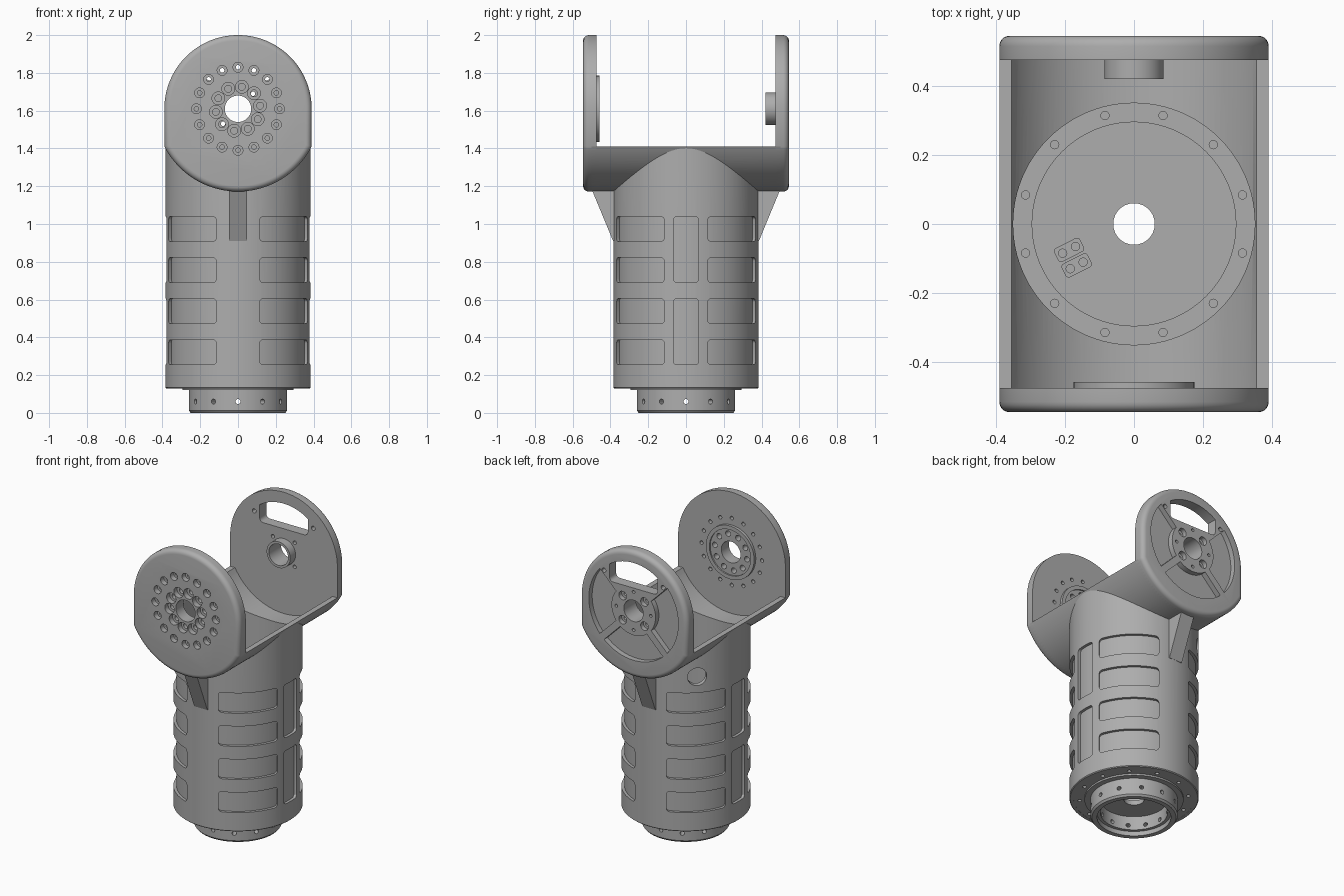
import bpy, bmesh
from math import sin, cos, pi, radians, sqrt, acos, asin
from mathutils import Vector

if "Cube" in bpy.data.objects:
    bpy.data.objects.remove(bpy.data.objects["Cube"])

GREY = (0.42, 0.42, 0.42, 1)
mat = bpy.data.materials.new("machined grey")
mat.use_nodes = True
mat.diffuse_color = GREY
mat.node_tree.nodes["Principled BSDF"].inputs["Base Color"].default_value = GREY

AXIS = 1.61      # height of the pivot
RIM = 1.41       # top edge of the cradle
HALF = 0.39      # half width of the arms


# ---------- helpers ----------
def polar(r, a):
    return r * cos(a), r * sin(a)


def arc(r, a0, a1, n, cx=0.0, cy=0.0):
    return [(cx + r * cos(a0 + (a1 - a0) * i / n), cy + r * sin(a0 + (a1 - a0) * i / n))
            for i in range(n + 1)]


def prism(bm, outline, u, v, start, end):
    """Extrude a 2D outline spanned by u and v from start to end; return the end cap."""
    u, v, start, end = map(Vector, (u, v, start, end))
    a = [bm.verts.new(start + u * p + v * q) for p, q in outline]
    b = [bm.verts.new(end + u * p + v * q) for p, q in outline]
    n = len(outline)
    faces = [bm.faces.new(a), bm.faces.new(b)]
    faces += [bm.faces.new((a[i], a[(i + 1) % n], b[(i + 1) % n], b[i])) for i in range(n)]
    bmesh.ops.recalc_face_normals(bm, faces=faces)
    return faces[1]


def rod(bm, r, start, end, n=24):
    d = (Vector(end) - Vector(start)).normalized()
    u = d.orthogonal().normalized()
    prism(bm, arc(r, 0, 2 * pi * (n - 1) / n, n - 1), u, d.cross(u), start, end)


def rod_y(bm, r, x, z, y0, y1, n=24):
    rod(bm, r, (x, y0, z), (x, y1, z), n)


def slab_y(bm, outline, y0, y1):
    return prism(bm, outline, (1, 0, 0), (0, 0, 1), (0, y0, 0), (0, y1, 0))


def lathe(bm, profile, n=96):
    rings = [[bm.verts.new((*polar(r, 2 * pi * i / n), z)) for i in range(n)] for r, z in profile]
    for k in range(len(rings)):
        p, q = rings[k], rings[(k + 1) % len(rings)]
        for i in range(n):
            j = (i + 1) % n
            bm.faces.new((p[i], p[j], q[j], q[i]))
    bmesh.ops.recalc_face_normals(bm, faces=bm.faces)


def rounded_rect(w, z0, z1, r):
    out = []
    for k, (x, z) in enumerate([(w - r, z1 - r), (r - w, z1 - r), (r - w, z0 + r), (w - r, z0 + r)]):
        out += arc(r, k * pi / 2, (k + 1) * pi / 2, 4, x, z)
    return out


def raw_object(name, bm):
    mesh = bpy.data.meshes.new(name)
    bm.to_mesh(mesh)
    bm.free()
    obj = bpy.data.objects.new(name, mesh)
    bpy.context.collection.objects.link(obj)
    return obj


def finish(name, bm, cuts=None):
    """Make a part, subtract the cutters, and shade it smooth with sharp edges."""
    obj = raw_object(name, bm)
    if cuts:
        cutter = raw_object(name + "_cutter", cuts)
        cutter.hide_render = True
        mod = obj.modifiers.new("cut", 'BOOLEAN')
        mod.object, mod.operation, mod.solver, mod.use_self = cutter, 'DIFFERENCE', 'EXACT', True
        bpy.context.view_layer.update()
        done = bpy.data.meshes.new_from_object(obj.evaluated_get(bpy.context.evaluated_depsgraph_get()))
        obj.modifiers.clear()
        obj.data = done
        bpy.data.objects.remove(cutter)
    obj.data.materials.clear()
    obj.data.materials.append(mat)
    obj.data.shade_smooth()
    obj.data.set_sharp_from_angle(angle=radians(32))
    return obj


def trough_space(bm, r):
    rod_y(bm, r, 0, AXIS, -0.6, 0.6, 128)


def cable_hole(bm):
    d = Vector((*polar(1, radians(135)), 0))
    up = Vector((0, 0, 1.145))
    rod(bm, 0.058, d * 0.25 + up, d * 0.5 + up, 32)


# ---------- inner tube, floor and mounting collar ----------
bm, cuts = bmesh.new(), bmesh.new()
lathe(bm, [(0.06, 0.12), (0.06, 0.15), (0.295, 0.15), (0.295, 0.17), (0.35, 0.17), (0.35, 1.405),
           (0.367, 1.405), (0.367, 0.131), (0.295, 0.131), (0.295, 0.12), (0.26, 0.12), (0.26, 0.012),
           (0.25, 0), (0.22, 0), (0.22, 0.03), (0.2, 0.03), (0.2, 0.12)])
trough_space(cuts, 0.42)
cable_hole(cuts)
for i in range(12):
    c, s = polar(1, i * pi / 6)
    rod(cuts, 0.013, (c * 0.18, s * 0.18, 0.06), (c * 0.3, s * 0.3, 0.06), 16)
    x, y = polar(0.325, (i + 0.5) * pi / 6)
    rod(cuts, 0.012, (x, y, 0.16), (x, y, 0.2), 16)
    rod(cuts, 0.012, (x, y, 0.1), (x, y, 0.145), 16)
finish("inner_tube_and_collar", bm, cuts)

# ---------- outer sleeve with recessed windows ----------
bm, cuts = bmesh.new(), bmesh.new()
lathe(bm, [(0.36, 0.14), (0.36, 1.405), (0.385, 1.405), (0.385, 0.135), (0.38, 0.13), (0.36, 0.13)])


def pocket(angle, w, z0, z1):
    d = Vector((*polar(1, angle), 0))
    prism(cuts, rounded_rect(w, z0, z1, 0.018), d.cross((0, 0, 1)), (0, 0, 1), d * 0.28, d * 0.5)


for k in range(4):
    for row in range(4):
        z = 0.255 + row * 0.2175
        pocket(pi / 4 + k * pi / 2, 0.178, z, z + 0.132)
for side in (0, pi):
    for z in (0.255, 0.69):
        pocket(side, 0.066, z, z + 0.35)
trough_space(cuts, 0.42)
cable_hole(cuts)
finish("outer_sleeve", bm, cuts)

# ---------- cradle between the arms ----------
def trough_arc(r):
    a = asin((AXIS - RIM) / r)
    return arc(r, pi + a, 2 * pi - a, 48, 0, AXIS)


bm, cuts = bmesh.new(), bmesh.new()
slab_y(bm, trough_arc(0.438) + trough_arc(0.407)[::-1], -0.5, 0.5)
rod(cuts, 0.35, (0, 0, 0.9), (0, 0, 1.6), 96)
finish("cradle", bm, cuts)

# ---------- gusset ribs ----------
for name, s in (("front_rib", -1), ("back_rib", 1)):
    bm = bmesh.new()
    prism(bm, [(0.36, 0.91), (0.386, 0.91), (0.5, 1.185), (0.36, 1.195)],
          (0, s, 0), (0, 0, 1), (-0.048, 0, 0), (0.048, 0, 0))
    finish(name, bm)


# ---------- arms ----------
def arm_body(s):
    bm = bmesh.new()
    low = acos(HALF / 0.438)
    outline = arc(HALF, 0, pi, 64, 0, AXIS) + arc(0.438, pi + low, 2 * pi - low, 48, 0, AXIS)
    cap = slab_y(bm, outline, s * 0.475, s * 0.545)
    bmesh.ops.bevel(bm, geom=list(cap.edges), offset=0.03, segments=5, profile=0.5, affect='EDGES')
    return bm


def ring_of_holes(cuts, count, radius, first, r, y0, y1):
    for i in range(count):
        x, z = polar(radius, first + 2 * pi * i / count)
        rod_y(cuts, r, x, AXIS + z, y0, y1, 20)


# front arm: two rings of counterbored bolt holes
bm, cuts = arm_body(-1), bmesh.new()
rod_y(cuts, 0.07, 0, AXIS, -0.6, -0.4, 48)
for count, radius, first, big, small in ((16, 0.22, 0, 0.026, 0.012), (10, 0.118, radians(80), 0.034, 0.018)):
    ring_of_holes(cuts, count, radius, first, big, -0.6, -0.51)
    ring_of_holes(cuts, count, radius, first, small, -0.52, -0.4)
finish("front_arm", bm, cuts)

# bearing boss inside the front arm
bm, cuts = bmesh.new(), bmesh.new()
rod_y(bm, 0.175, 0, AXIS, -0.48, -0.457, 64)
rod_y(cuts, 0.15, 0, AXIS, -0.466, -0.4, 64)
rod_y(cuts, 0.07, 0, AXIS, -0.6, -0.4, 48)
ring_of_holes(cuts, 10, 0.118, radians(80), 0.018, -0.5, -0.46)
finish("bearing_boss", bm, cuts)

# back arm: spoked recesses, upper window and hub bolts
bm, cuts = arm_body(1), bmesh.new()
rod_y(cuts, 0.07, 0, AXIS, 0.4, 0.6, 48)
for mid in (0, pi, 1.5 * pi):
    inner, outer = 0.16, 0.325
    a, b = pi / 4 - asin(0.022 / inner), pi / 4 - asin(0.022 / outer)
    slab_y(cuts, arc(outer, mid - b, mid + b, 24, 0, AXIS) + arc(inner, mid + a, mid - a, 16, 0, AXIS), 0.51, 0.6)
edge = acos(0.175 / 0.315)
slab_y(cuts, arc(0.315, edge, pi - edge, 24, 0, AXIS)
       + arc(0.025, pi, 1.5 * pi, 4, -0.15, 1.785) + arc(0.025, 1.5 * pi, 2 * pi, 4, 0.15, 1.785), 0.4, 0.6)
ring_of_holes(cuts, 4, 0.112, pi / 4, 0.028, 0.515, 0.6)
ring_of_holes(cuts, 4, 0.112, pi / 4, 0.012, 0.4, 0.53)
ring_of_holes(cuts, 4, 0.125, 0, 0.01, 0.52, 0.6)
for s in (-1, 1):
    rod_y(cuts, 0.014, s * 0.215, 1.82, 0.4, 0.6, 16)
finish("back_arm", bm, cuts)

# hollow pivot stub inside the back arm
bm, cuts = bmesh.new(), bmesh.new()
rod_y(bm, 0.086, 0, AXIS, 0.42, 0.48, 48)
rod_y(cuts, 0.07, 0, AXIS, 0.4, 0.6, 48)
finish("pivot_stub", bm, cuts)

# ---------- connector plates on the floor ----------
tilt = radians(27)
u, v = Vector((*polar(1, tilt), 0)), Vector((*polar(1, tilt + pi / 2), 0))
for name, x, y in (("connector_a", -0.188, -0.075), ("connector_b", -0.166, -0.12)):
    bm, cuts = bmesh.new(), bmesh.new()
    base = Vector((x, y, 0.145))
    top = Vector((x, y, 0.159))
    prism(bm, rounded_rect(0.042, -0.022, 0.022, 0.01), u, v, base, top)
    for s in (-1, 1):
        rod(cuts, 0.012, base + u * s * 0.021 + Vector((0, 0, 0.006)), top + u * s * 0.021 + Vector((0, 0, 0.01)), 16)
    finish(name, bm, cuts)
